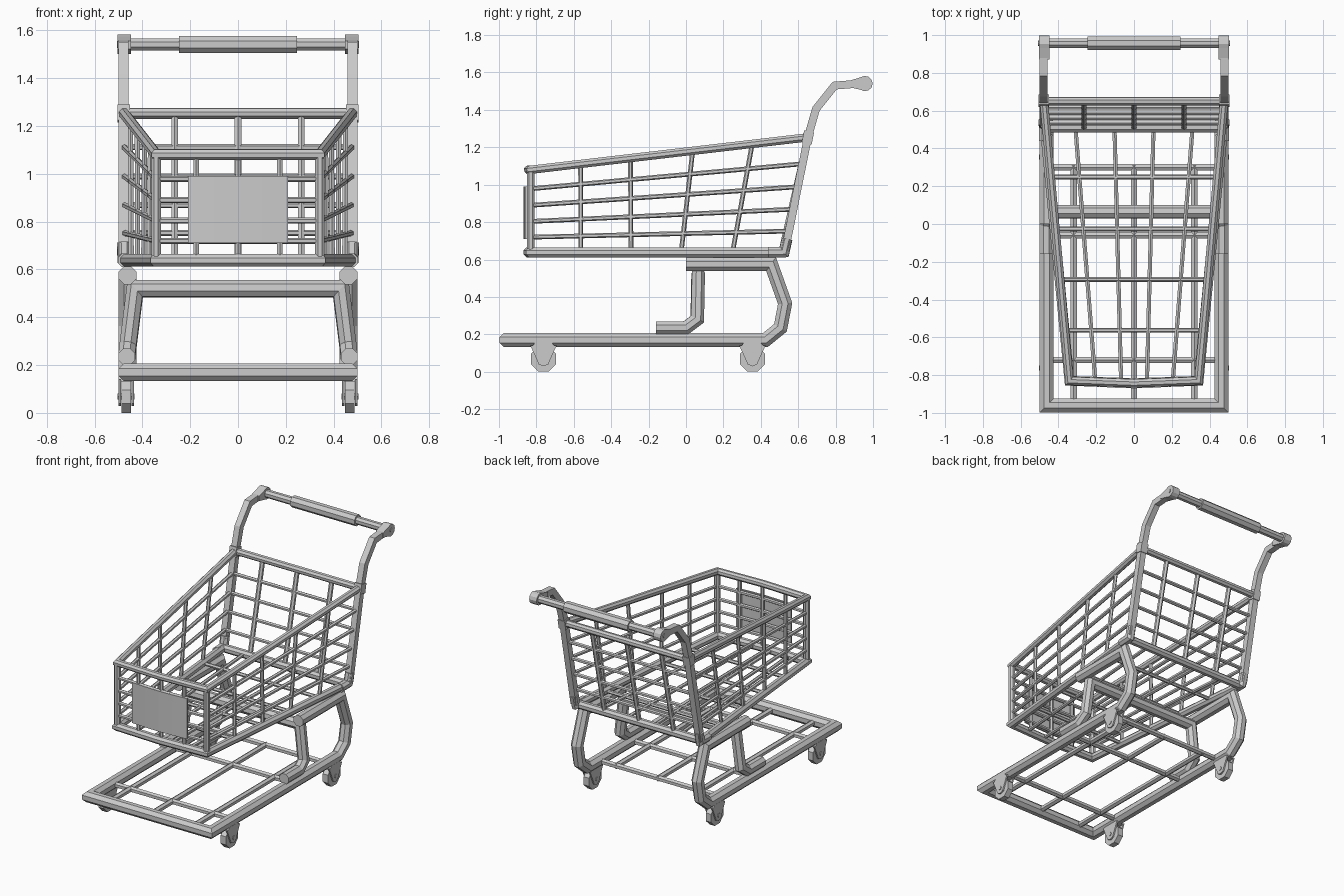
import bpy, bmesh, math
from mathutils import Vector as V

if "Cube" in bpy.data.objects:
    bpy.data.objects.remove(bpy.data.objects["Cube"])


def finish(name, bm):
    bmesh.ops.recalc_face_normals(bm, faces=bm.faces)
    me = bpy.data.meshes.new(name)
    bm.to_mesh(me)
    bm.free()
    ob = bpy.data.objects.new(name, me)
    bpy.context.collection.objects.link(ob)
    return ob


def add_tube(bm, pts, r, n=8, closed=False):
    """Sweep an n-gon along a path with mitred corners."""
    pts = [V(p) for p in pts]
    if closed:
        pts.append(pts[0])
    segs = [(b - a).normalized() for a, b in zip(pts, pts[1:])]
    d = segs[0]
    ref = V((0, 0, 1)) if abs(d.z) < 0.9 else V((0, 1, 0))
    u = d.cross(ref).normalized()
    w = u.cross(d)
    rad = r / math.cos(math.pi / n)
    angs = [2 * math.pi * (i + 0.5) / n for i in range(n)]
    ring = [pts[0] + (u * math.cos(a) + w * math.sin(a)) * rad for a in angs]
    rings = []
    last = len(pts) - 1
    for i, p in enumerate(pts):
        if i == last and closed:
            break
        inn = segs[i - 1] if i or closed else segs[0]
        out = segs[i] if i < last else segs[-1]
        nrm = (inn + out).normalized()
        along = segs[i - 1] if i else segs[0]
        ring = [q + along * ((p - q).dot(nrm) / along.dot(nrm)) for q in ring]
        rings.append([bm.verts.new(q) for q in ring])
    pairs = list(zip(rings, rings[1:]))
    if closed:
        pairs.append((rings[-1], rings[0]))
    else:
        bm.faces.new(rings[0])
        bm.faces.new(rings[-1])
    for a, b in pairs:
        for i in range(n):
            j = (i + 1) % n
            bm.faces.new((a[i], a[j], b[j], b[i]))


def tubes(name, paths, r, n=8, closed=False):
    bm = bmesh.new()
    for p in paths:
        add_tube(bm, p, r, n, closed)
    return finish(name, bm)


def add_plate(bm, yz, x0, x1):
    """Extrude a side profile across x."""
    a = [bm.verts.new((x0, y, z)) for y, z in yz]
    b = [bm.verts.new((x1, y, z)) for y, z in yz]
    bm.faces.new(a)
    bm.faces.new(b)
    for i in range(len(yz)):
        j = (i + 1) % len(yz)
        bm.faces.new((a[i], a[j], b[j], b[i]))


def circle(y, z, r, n=8, a0=0.0, span=2 * math.pi):
    k = n if span > 6 else n - 1
    return [(y + r * math.cos(a0 + span * i / k), z + r * math.sin(a0 + span * i / k)) for i in range(n)]


def flip(p):
    return V((-p[0], p[1], p[2]))


def both(pts):
    return [pts, [flip(p) for p in pts]]


# Base: one bent pipe from one upper arm around the front to the other
half = [(0.462, 0, 0.575), (0.462, 0.455, 0.575), (0.462, 0.53, 0.365),
        (0.462, 0.505, 0.235), (0.462, 0.425, 0.17), (0.462, -0.96, 0.17)]
tubes("base_frame", [half + [flip(p) for p in reversed(half)]], 0.037)

# Lower rack wires
rack = [[(x, -0.96, 0.17), (x, 0.31, 0.17)] for x in (-0.32, 0, 0.32)]
rack += [[(-0.46, y, 0.17), (0.46, y, 0.17)] for y in (-0.72, -0.06, 0.3)]
tubes("lower_rack", rack, 0.017, 6)

# Support hoop standing on the base
half = [(0.465, -0.16, 0.235), (0.465, 0, 0.235), (0.46, 0.06, 0.28), (0.43, 0.065, 0.52)]
tubes("support_hoop", [half + [flip(p) for p in reversed(half)]], 0.035)

# Casters
for sx, side in ((-1, "left"), (1, "right")):
    for y, end in ((-0.762, "front"), (0.355, "rear")):
        x = sx * 0.468
        bm = bmesh.new()
        add_plate(bm, circle(y, 0.068, 0.073, 8, math.pi / 8), x - 0.02, x + 0.02)
        add_plate(bm, circle(y, 0.068, 0.014, 6), x - 0.036, x + 0.036)
        finish(f"{end}_{side}_wheel", bm)
        bm = bmesh.new()
        prof = [(y + 0.07, 0.14)] + [(y - 0.07, 0.14)] + circle(y, 0.065, 0.036, 5, math.pi, math.pi)
        for o in (-0.027, 0.027):
            add_plate(bm, prof, x + o - 0.005, x + o + 0.005)
        add_plate(bm, [(y - 0.065, 0.132), (y + 0.065, 0.132), (y + 0.045, 0.155), (y - 0.045, 0.155)],
                  x - 0.032, x + 0.032)
        finish(f"{end}_{side}_fork", bm)

# Basket corners: front/back, bottom/top
FB, FT = V((0.342, -0.83, 0.638)), V((0.342, -0.83, 1.08))
BB, BT = V((0.472, 0.51, 0.638)), V((0.477, 0.65, 1.253))
bow = V((0, -0.013, 0))


def mid(p):
    return V((0, p.y, p.z)) + bow


# Rims and front uprights
tubes("basket_bottom_rim", [[BB, FB, mid(FB), flip(FB), flip(BB)]], 0.026, 8, True)
tubes("basket_top_rim", [[BT, FT, mid(FT), flip(FT), flip(BT)]], 0.022, 8, True)
tubes("basket_front_posts", both([FB, FT]), 0.02)

# Horizontal wires around sides, front and back
levels = (0.185, 0.375, 0.57, 0.77)
hoops = []
for s in levels:
    f, b = FB.lerp(FT, s), BB.lerp(BT, s)
    hoops.append([b, f, mid(f), flip(f), flip(b)])
tubes("basket_horizontal_wires", hoops, 0.011, 6, True)

# U-shaped wires crossing the floor and climbing both sides
us = []
for tb, tt in ((0.2, 0.18), (0.4, 0.36), (0.6, 0.585), (0.805, 0.8)):
    b, t = FB.lerp(BB, tb), FT.lerp(BT, tt)
    us.append([t, b, flip(b), flip(t)])
tubes("basket_cross_wires", us, 0.011, 6)

# Floor, front and back wires
floor = [[(x * 0.205, -0.835, 0.638), (x * 0.31, 0.51, 0.638)] for x in (-1, -1 / 3, 1 / 3, 1)]
tubes("basket_floor_wires", floor, 0.011, 6)
front = [[(x, -0.838, 0.638), (x, -0.838, 1.08)] for x in (-0.175, 0, 0.175)]
tubes("basket_front_wires", front, 0.011, 6)
back = [[(x, BB.y, BB.z), (x, BT.y, BT.z)] for x in (-0.265, 0, 0.265)]
tubes("basket_back_wires", back, 0.014, 6)

# Curved front panel
bm = bmesh.new()
outer = [(-0.21, -0.86), (-0.1, -0.867), (0, -0.87), (0.1, -0.867), (0.21, -0.86)]
loop = outer + [(x, y + 0.012) for x, y in reversed(outer)]
face = bm.faces.new([bm.verts.new((x, y, 0.71)) for x, y in loop])
ext = bmesh.ops.extrude_face_region(bm, geom=[face], use_keep_orig=True)
top = [v for v in ext["geom"] if isinstance(v, bmesh.types.BMVert)]
bmesh.ops.translate(bm, verts=top, vec=(0, 0, 0.28))
finish("front_panel", bm)

# Handle arms, flat square section
X = 0.478
tubes("handle_arms", both([(X, 0.53, 0.65), (X, 0.652, 1.255), (X, 0.695, 1.405),
                           (X, 0.795, 1.53), (X, 0.92, 1.54)]), 0.021, 4)

# Fittings where the arms meet the basket
tubes("lower_elbows", both([(X - 0.004, 0.44, 0.638), (X - 0.002, 0.525, 0.64), (X, 0.541, 0.71)]), 0.028)
tubes("upper_collars", both([(X, 0.645, 1.22), (X, 0.658, 1.285)]), 0.027, 4)

# Handle end caps with bolt heads
bm = bmesh.new()
cap = [(0.87, 1.555)] + [(0.87, 1.522)] + circle(0.957, 1.541, 0.041, 9, -2.2, 4.4)
for sx in (-1, 1):
    add_plate(bm, cap, sx * 0.447, sx * 0.503)
    add_plate(bm, circle(0.957, 1.541, 0.014), sx * 0.503, sx * 0.507)
finish("handle_end_caps", bm)

# Handle bar and grip
tubes("handle_bar", [[(-0.46, 0.957, 1.541), (0.46, 0.957, 1.541)]], 0.025)
tubes("handle_grip", [[(-0.247, 0.957, 1.541), (0.247, 0.957, 1.541)]], 0.036)
